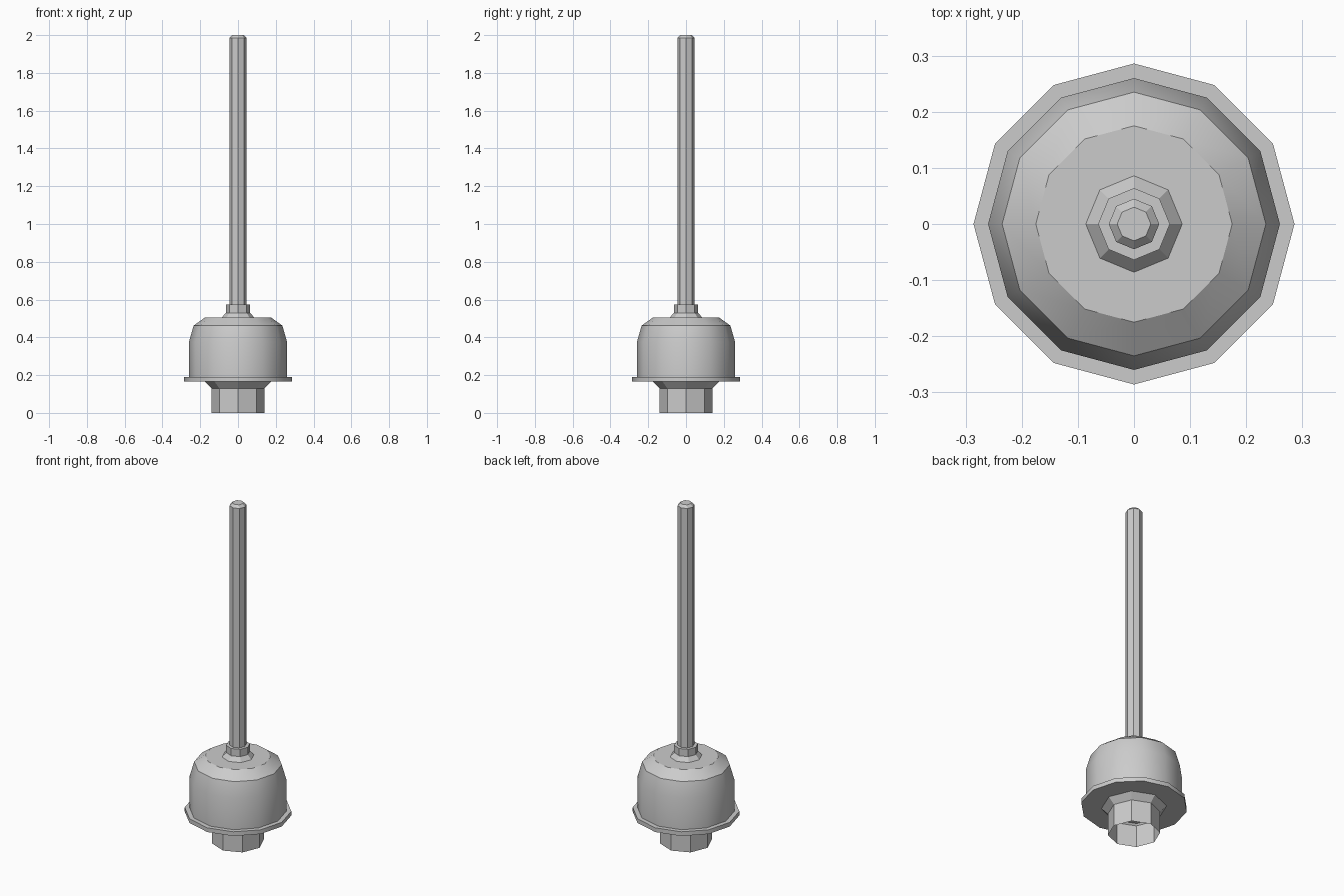
import bpy
import math

cube = bpy.data.objects.get("Cube")
if cube:
    bpy.data.objects.remove(cube, do_unlink=True)

metal = bpy.data.materials.new("light grey metal")
metal.use_nodes = True
GREY = (0.6, 0.6, 0.6, 1)
metal.diffuse_color = GREY
metal.node_tree.nodes["Principled BSDF"].inputs["Base Color"].default_value = GREY


def lathe(name, profile, sides, cap_top=False, smooth=False):
    """Turn a (radius, height) profile, listed bottom to top, around z."""
    verts, faces = [], []
    for r, z in profile:
        for i in range(sides):
            a = math.tau * i / sides
            verts.append((r * math.cos(a), r * math.sin(a), z))
    for k in range(len(profile) - 1):
        for i in range(sides):
            j = (i + 1) % sides
            a, b = k * sides, (k + 1) * sides
            faces.append((a + i, a + j, b + j, b + i))
    if cap_top:
        faces.append(range(len(verts) - sides, len(verts)))
    mesh = bpy.data.meshes.new(name)
    mesh.from_pydata(verts, [], [tuple(f) for f in faces])
    mesh.materials.append(metal)
    obj = bpy.data.objects.new(name, mesh)
    bpy.context.collection.objects.link(obj)
    if smooth:
        bpy.ops.object.select_all(action='DESELECT')
        obj.select_set(True)
        bpy.context.view_layer.objects.active = obj
        bpy.ops.object.shade_smooth_by_angle(angle=math.radians(31))
    return obj


# Open socket under the housing, flaring into the flange
lathe("socket", [(0.14, 0), (0.14, 0.13), (0.175, 0.165)], 8)

# Flange plate and domed housing in one turned shell
lathe("housing", [(0.13, 0.165), (0.286, 0.165), (0.286, 0.19), (0.26, 0.19),
                  (0.26, 0.375), (0.235, 0.462), (0.175, 0.505)],
      12, cap_top=True, smooth=True)

# Collar and long rod with a chamfered tip
lathe("collar", [(0.086, 0.505), (0.064, 0.53), (0.064, 0.573), (0.04, 0.573)], 8)
lathe("rod", [(0.045, 0.573), (0.045, 1.985), (0.03, 2.0)], 8, cap_top=True)
